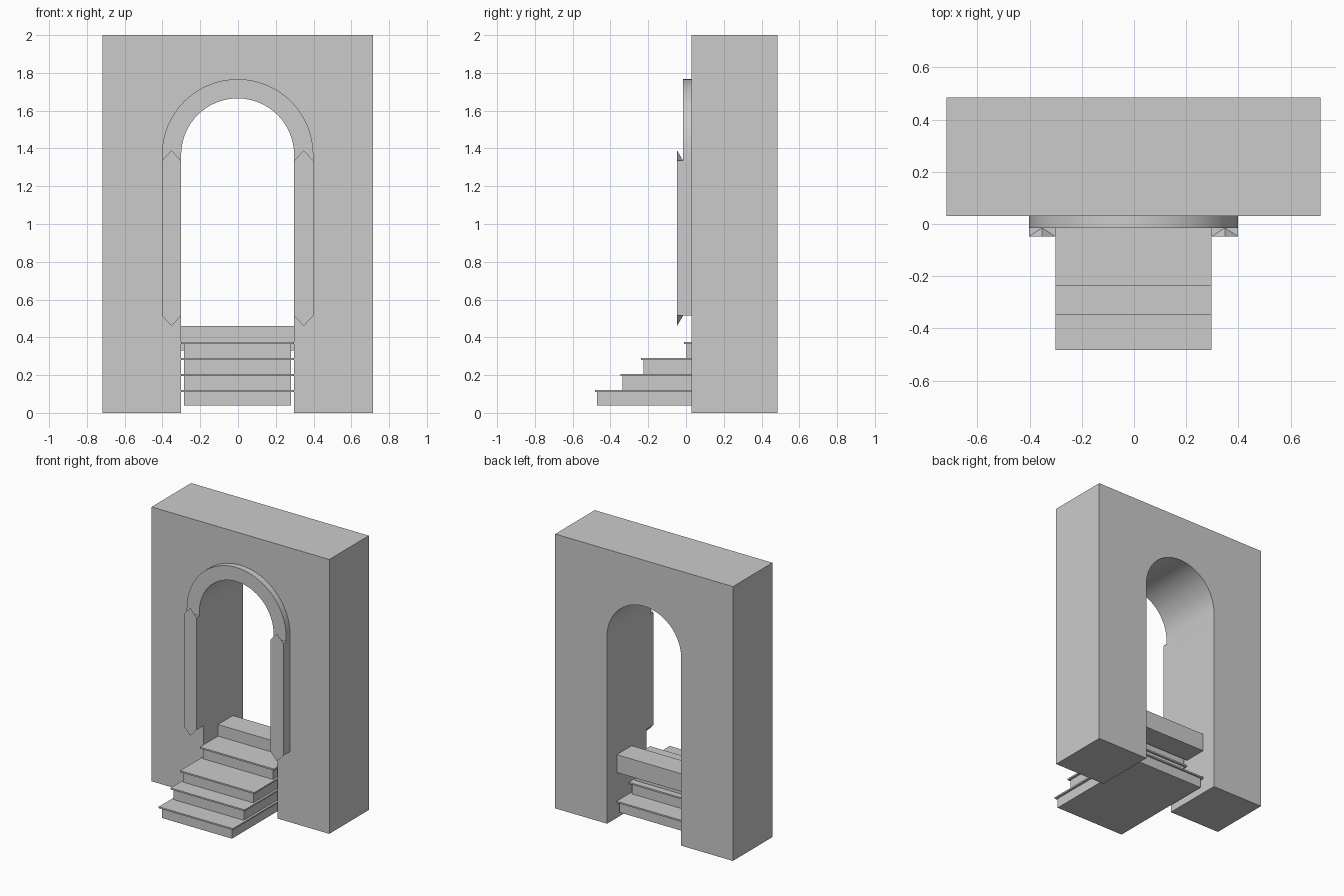
import bpy, bmesh, math

if "Cube" in bpy.data.objects:
    bpy.data.objects.remove(bpy.data.objects["Cube"])

CX = -0.002          # centre line of the opening
R_IN, R_OUT = 0.299, 0.401
SPRING = 1.366       # height of the arch centre


def finish(name, bm, smooth=False):
    bmesh.ops.recalc_face_normals(bm, faces=bm.faces)
    me = bpy.data.meshes.new(name)
    bm.to_mesh(me)
    bm.free()
    ob = bpy.data.objects.new(name, me)
    bpy.context.collection.objects.link(ob)
    if smooth:
        bpy.ops.object.select_all(action='DESELECT')
        ob.select_set(True)
        bpy.context.view_layer.objects.active = ob
        bpy.ops.object.shade_smooth_by_angle(angle=math.radians(30))
    return ob


def arc(r, n=32):
    # half circle from left to right
    return [(CX - r * math.cos(math.pi * i / n), SPRING + r * math.sin(math.pi * i / n))
            for i in range(n + 1)]


def extrude_xz(name, pts, y0, y1, smooth=False):
    bm = bmesh.new()
    face = bm.faces.new([bm.verts.new((x, y0, z)) for x, z in pts])
    out = bmesh.ops.extrude_face_region(bm, geom=[face], use_keep_orig=True)
    for v in out['geom']:
        if isinstance(v, bmesh.types.BMVert):
            v.co.y = y1
    return finish(name, bm, smooth)


def box(name, x0, x1, y0, y1, z0, z1):
    return extrude_xz(name, [(x0, z0), (x1, z0), (x1, z1), (x0, z1)], y0, y1)


# wall with arched opening
L, R = CX - R_IN, CX + R_IN
wall = [(-0.718, 0), (L, 0)] + arc(R_IN) + [(R, 0), (0.715, 0), (0.715, 2), (-0.718, 2)]
extrude_xz("wall", wall, 0.03, 0.485, True)

# raised arch moulding
FOOT = 1.335
trim = [(CX - R_OUT, FOOT)] + arc(R_OUT) + [(CX + R_OUT, FOOT), (R, FOOT)] \
    + arc(R_IN)[::-1] + [(L, FOOT)]
extrude_xz("arch_moulding", trim, -0.015, 0.03, True)


# side pilasters with pointed front tips
def pilaster(name, x0, x1):
    bm = bmesh.new()
    xm, yf, yb, ym = (x0 + x1) / 2, -0.048, 0.03, -0.015
    v = lambda *c: bm.verts.new(c)
    rings = []
    for z, tip in ((0.515, 0.46), (FOOT, 1.39)):
        rings.append([v(x0, yf, z), v(x1, yf, z), v(x1, yb, z), v(x0, yb, z),
                      v(xm, yf, tip), v(xm, ym, z)])
    b, t = rings
    bm.faces.new([b[0], b[4], b[1], t[1], t[4], t[0]])
    for i, j in ((1, 2), (2, 3), (3, 0)):
        bm.faces.new([b[i], b[j], t[j], t[i]])
    for r in rings:
        bm.faces.new([r[0], r[4], r[5]])
        bm.faces.new([r[4], r[1], r[5]])
        bm.faces.new([r[0], r[5], r[1], r[2], r[3]])
    finish(name, bm)


pilaster("pilaster_left", CX - R_OUT, L)
pilaster("pilaster_right", R, CX + R_OUT)

# stairs: riser block plus overhanging tread (front y, back y, bottom z, top z)
steps = [(-0.483, 0.375, 0.04, 0.122),
         (-0.347, 0.235, 0.122, 0.207),
         (-0.237, 0.20, 0.207, 0.291),
         (-0.010, 0.20, 0.291, 0.376)]
for i, (y0, y1, z0, z1) in enumerate(steps, 1):
    zt = z1 - 0.011
    box(f"riser_{i}", L + 0.016, R - 0.016, y0 + 0.012, y1 - 0.012, z0, zt)
    box(f"tread_{i}", L, R, y0, y1, zt, z1)

# threshold block at the top of the stairs
box("threshold", L, R, 0.20, 0.372, 0.33, 0.46)
